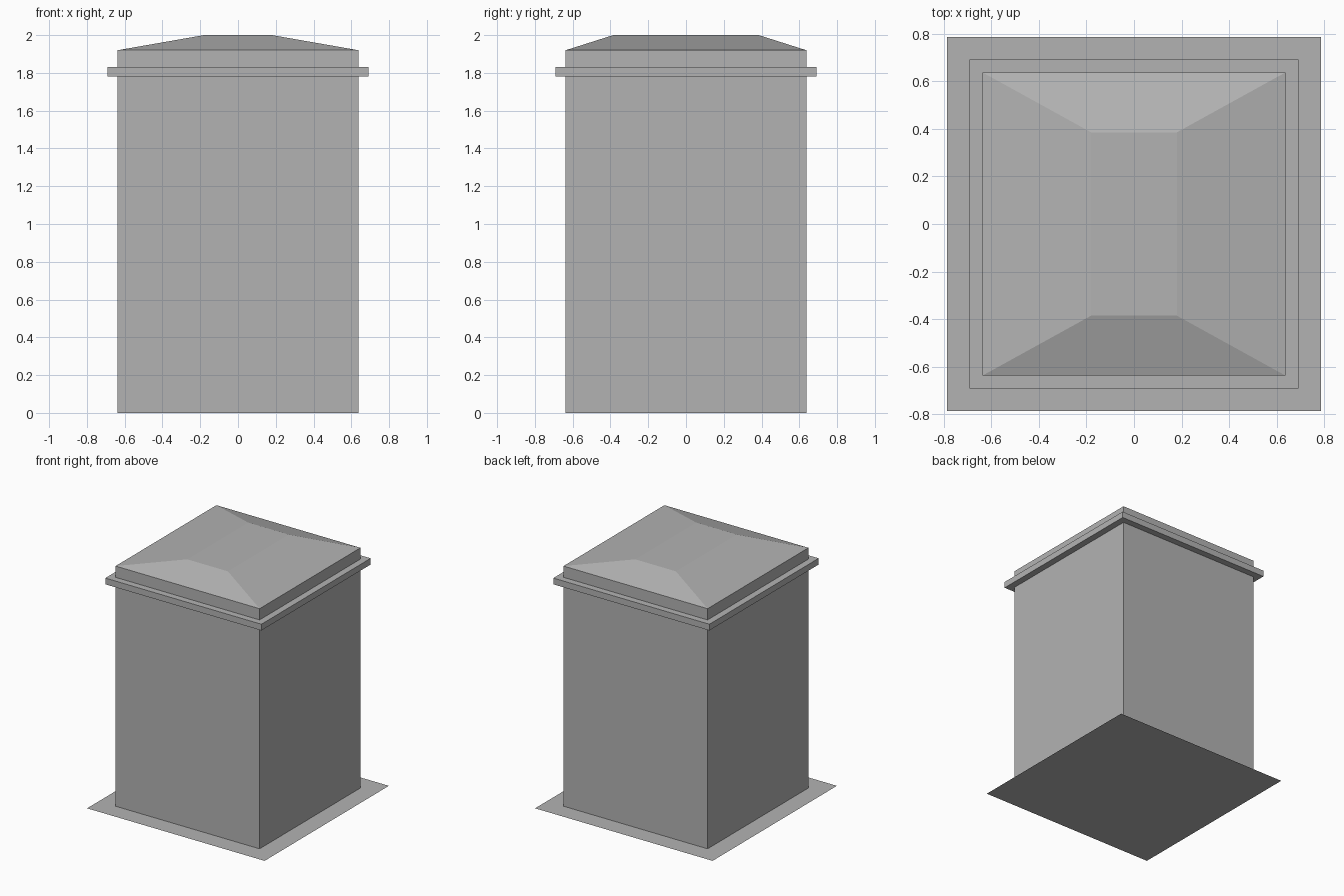
import bpy
import bmesh

cube = bpy.data.objects.get("Cube")
if cube:
    bpy.data.objects.remove(cube, do_unlink=True)

# Single plain grey
grey = bpy.data.materials.new("plain_grey")
grey.use_nodes = True
colour = (0.45, 0.45, 0.45, 1)
grey.diffuse_color = colour
grey.node_tree.nodes["Principled BSDF"].inputs["Base Color"].default_value = colour


def stack(name, rings, bottom=False):
    """Loft rectangles (half width, half depth, height) and cap the top."""
    bm = bmesh.new()
    loops = [[bm.verts.new((sx * w, sy * d, z))
              for sx, sy in ((-1, -1), (1, -1), (1, 1), (-1, 1))]
             for w, d, z in rings]
    for low, high in zip(loops, loops[1:]):
        for i in range(4):
            j = (i + 1) % 4
            bm.faces.new((low[i], low[j], high[j], high[i]))
    if bottom:
        bm.faces.new(loops[0][::-1])
    bm.faces.new(loops[-1])
    mesh = bpy.data.meshes.new(name)
    bm.to_mesh(mesh)
    bm.free()
    mesh.materials.append(grey)
    obj = bpy.data.objects.new(name, mesh)
    bpy.context.collection.objects.link(obj)


HALF = 0.637

# Thin ground sheet
stack("base_sheet", [(0.785, 0.785, 0)])

# Square body with a shallow hipped top, open where it meets the sheet
stack("body_with_hipped_top",
      [(HALF, HALF, 0), (HALF, HALF, 1.92), (0.18, 0.385, 2)])

# Projecting band below the top
stack("rim_band", [(0.69, 0.69, 1.78), (0.69, 0.69, 1.83)], bottom=True)
